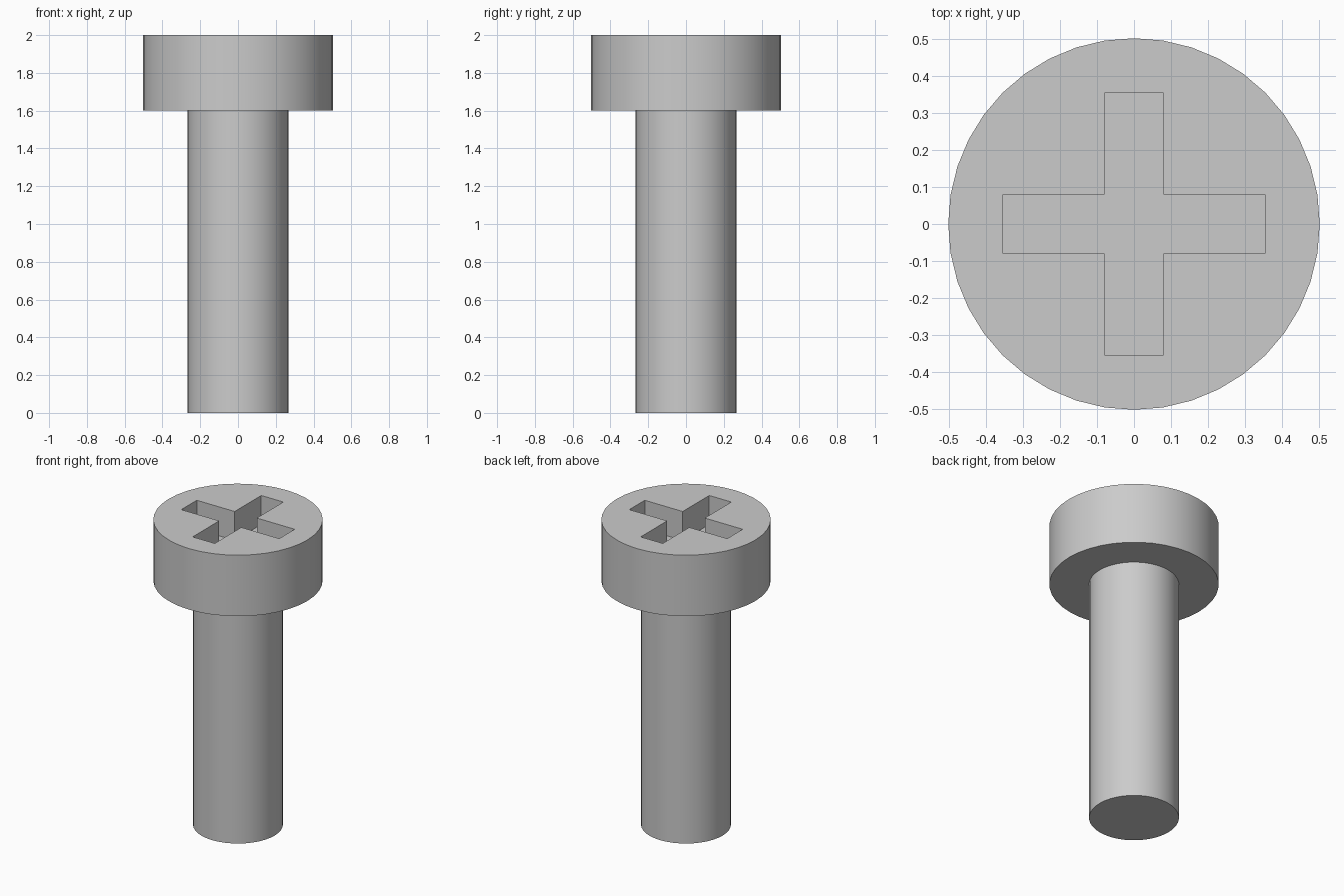
import bpy
import bmesh
from math import pi, radians
from mathutils import Matrix, Vector

if "Cube" in bpy.data.objects:
    bpy.data.objects.remove(bpy.data.objects["Cube"], do_unlink=True)

SIDES = 40
HEAD_RADIUS, SHAFT_RADIUS = 0.503, 0.267
TOTAL, HEAD_BASE = 2.0, 1.6
SLOT_REACH, SLOT_HALF, SLOT_DEPTH = 0.355, 0.08, 0.19

steel = bpy.data.materials.new("grey steel")
steel.use_nodes = True
colour = (0.6, 0.6, 0.6, 1)
steel.diffuse_color = colour
steel.node_tree.nodes["Principled BSDF"].inputs["Base Color"].default_value = colour


def prism(name, outline, bottom, top):
    """Extrude a closed outline between two heights."""
    bm = bmesh.new()
    base = bm.faces.new([bm.verts.new((p.x, p.y, bottom)) for p in outline])
    raised = bmesh.ops.extrude_face_region(bm, geom=[base], use_keep_orig=True)
    verts = [g for g in raised["geom"] if isinstance(g, bmesh.types.BMVert)]
    bmesh.ops.translate(bm, verts=verts, vec=(0, 0, top - bottom))
    bmesh.ops.recalc_face_normals(bm, faces=bm.faces)
    mesh = bpy.data.meshes.new(name)
    bm.to_mesh(mesh)
    bm.free()
    mesh.materials.append(steel)
    obj = bpy.data.objects.new(name, mesh)
    bpy.context.collection.objects.link(obj)
    return obj


def circle(radius):
    return [Matrix.Rotation(2 * pi * i / SIDES, 3, "Z") @ Vector((radius, 0, 0))
            for i in range(SIDES)]


# Round head and plain shaft, with the shaft seated inside the head
head = prism("head", circle(HEAD_RADIUS), HEAD_BASE, TOTAL)
shaft = prism("shaft", circle(SHAFT_RADIUS), 0, HEAD_BASE + 0.1)

# Cross slot: one arm's corners turned four times
arm = [(SLOT_REACH, -SLOT_HALF, 0), (SLOT_REACH, SLOT_HALF, 0), (SLOT_HALF, SLOT_HALF, 0)]
cross = [Matrix.Rotation(k * pi / 2, 3, "Z") @ Vector(p) for k in range(4) for p in arm]
cutter = prism("slot_cutter", cross, TOTAL - SLOT_DEPTH, TOTAL + 0.1)
cutter.hide_render = True

bpy.context.view_layer.objects.active = head
cut = head.modifiers.new("cross slot", "BOOLEAN")
cut.operation = "DIFFERENCE"
cut.solver = "EXACT"
cut.object = cutter
bpy.ops.object.modifier_apply(modifier=cut.name)
bpy.data.objects.remove(cutter, do_unlink=True)

# Smooth round walls with crisp rims
bpy.ops.object.select_all(action="DESELECT")
for part in (head, shaft):
    part.select_set(True)
bpy.ops.object.shade_smooth_by_angle(angle=radians(30))
